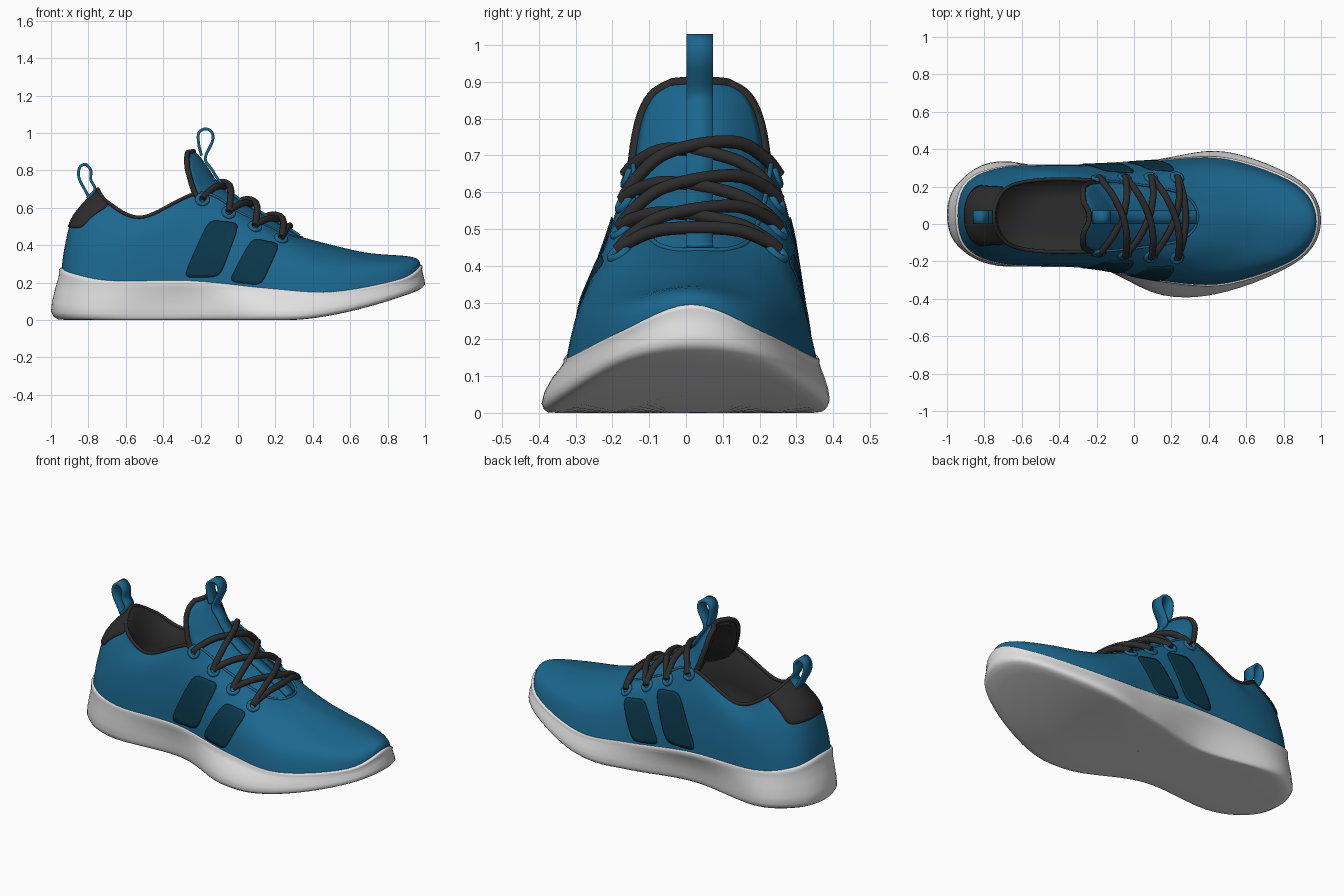
import bpy, math
from mathutils import Vector
from mathutils.bvhtree import BVHTree

cube = bpy.data.objects.get("Cube")
if cube:
    bpy.data.objects.remove(cube)


def material(name, r, g, b):
    m = bpy.data.materials.new(name)
    m.use_nodes = True
    m.diffuse_color = (r, g, b, 1)
    m.node_tree.nodes["Principled BSDF"].inputs["Base Color"].default_value = (r, g, b, 1)
    return m


BLUE = material("knit blue", 0.011, 0.134, 0.27)
DEEP = material("deep teal", 0.003, 0.038, 0.068)
BLACK = material("charcoal", 0.025, 0.025, 0.025)
WHITE = material("sole white", 0.75, 0.75, 0.75)


# Helpers: spline sampling, lofted grids, tubes and ribbons
def spline(pts, t, closed=False):
    n = len(pts)
    i = math.floor(t) if closed else min(max(math.floor(t), 0), n - 2)
    f = t - i
    pick = (lambda k: pts[k % n]) if closed else (lambda k: pts[min(max(k, 0), n - 1)])
    a, b, c, d = (Vector(pick(i + k)) for k in (-1, 0, 1, 2))
    return b + (c - a) * (f / 2) + (a * 2 - b * 5 + c * 4 - d) * (f * f / 2) \
        + (b * 3 - a - c * 3 + d) * (f ** 3 / 2)


def sample(pts, steps):
    last = (len(pts) - 1) * steps
    return [spline(pts, k / steps) for k in range(last + 1)]


def grid(rows, closed=False):
    n = len(rows[0])
    verts = [v for row in rows for v in row]
    faces = []
    for i in range(len(rows) - 1):
        for j in range(n if closed else n - 1):
            k = (j + 1) % n
            faces.append((i * n + j, i * n + k, (i + 1) * n + k, (i + 1) * n + j))
    return verts, faces


def build(name, data, *mats):
    me = bpy.data.meshes.new(name)
    me.from_pydata(data[0], [], data[1])
    for m in mats:
        me.materials.append(m)
    me.shade_smooth()
    ob = bpy.data.objects.new(name, me)
    bpy.context.collection.objects.link(ob)
    return ob


def solidify(ob, thickness, offset, second=0):
    mod = ob.modifiers.new("thickness", "SOLIDIFY")
    mod.thickness, mod.offset = thickness, offset
    mod.material_offset = mod.material_offset_rim = second


def tube(name, pts, radius, mat):
    cu = bpy.data.curves.new(name, "CURVE")
    cu.dimensions = "3D"
    cu.bevel_depth, cu.bevel_resolution, cu.use_fill_caps = radius, 3, True
    sp = cu.splines.new("POLY")
    sp.points.add(len(pts) - 1)
    for p, co in zip(sp.points, pts):
        p.co = (*co, 1)
    sp.use_smooth = True
    cu.materials.append(mat)
    bpy.context.collection.objects.link(bpy.data.objects.new(name, cu))


def ribbon(name, path):
    rows = [[(p.x, MID + s * 0.036, p.y) for s in (-1, 0, 1)] for p in sample(path, 6)]
    solidify(build(name, grid(rows), BLUE), 0.015, 0)


MID = 0.037
COLS = 84

# Upper: half rings from toe to heel (x, half width, z), mirrored across the centre
HALF_RINGS = [
    [(0.975, 0, 0.275), (0.875, 0.195, 0.2), (0.5, 0.335, 0.13), (0.15, 0.325, 0.15),
     (-0.25, 0.275, 0.19), (-0.68, 0.262, 0.19), (-0.89, 0.18, 0.23), (-0.945, 0, 0.26)],
    [(0.94, 0, 0.335), (0.83, 0.18, 0.295), (0.48, 0.295, 0.27), (0.13, 0.295, 0.32),
     (-0.25, 0.265, 0.36), (-0.66, 0.25, 0.34), (-0.87, 0.165, 0.38), (-0.925, 0, 0.4)],
    [(0.67, 0, 0.363), (0.6, 0.14, 0.352), (0.39, 0.21, 0.375), (0.1, 0.24, 0.46),
     (-0.24, 0.235, 0.54), (-0.6, 0.23, 0.46), (-0.82, 0.145, 0.53), (-0.88, 0, 0.55)],
    [(0.34, 0, 0.443), (0.31, 0.08, 0.445), (0.22, 0.135, 0.475), (0.02, 0.17, 0.57),
     (-0.2, 0.19, 0.68), (-0.51, 0.19, 0.55), (-0.69, 0.14, 0.625), (-0.75, 0, 0.7)],
]


def full_ring(half, shift):
    def middle(x):
        return 0.045 - shift * min(max((x + 0.3) / 0.5, 0), 1)
    left = [(x, middle(x) + w, z) for x, w, z in half]
    right = [(x, middle(x) - w, z) for x, w, z in half[-2:0:-1]]
    return left + right


RINGS = [full_ring(h, s) for h, s in zip(HALF_RINGS, (0.03, 0.03, 0.015, 0.005))]
PERIOD = len(RINGS[0])


def surface(u, t):
    return spline([spline(r, u, True) for r in RINGS], t)


def loop_of(ring):
    return [spline(ring, j * PERIOD / COLS, True) for j in range(COLS)]


upper = grid([[surface(j * PERIOD / COLS, i / 7) for j in range(COLS)] for i in range(22)], True)
build("upper", upper, BLUE)
skin = BVHTree.FromPolygons(*upper)

# Sole: flared outline blended up to the base of the upper
OUTLINE = [(1.0, 0.02), (0.89, 0.23), (0.5, 0.385), (0.15, 0.35), (-0.25, 0.27),
           (-0.72, 0.335), (-0.94, 0.22), (-1.0, 0.05), (-0.94, -0.12), (-0.72, -0.225),
           (-0.25, -0.215), (0.15, -0.38), (0.5, -0.36), (0.89, -0.19)]
low, high = loop_of(OUTLINE), loop_of(RINGS[0])


def sole_ring(mix, scale, rise):
    row = []
    for a, b in zip(low, high):
        p = a.lerp(b.xy, mix)
        p = Vector((p.x * scale, MID + (p.y - MID) * scale))
        ground = 0.17 * max((p.x - 0.28) / 0.72, 0) ** 1.6
        row.append((p.x, p.y, ground + (b.z + 0.02 - ground) * rise))
    return row


SOLE = [(0, 0.001, 0), (0, 0.3, 0), (0, 0.6, 0), (0, 0.9, 0), (0, 0.96, 0.01), (0, 0.985, 0.06),
        (0, 1, 0.16), (0.1, 1, 0.35), (0.4, 1, 0.6), (0.8, 1.005, 0.8), (1, 1.012, 0.9),
        (1, 1.012, 0.97), (1, 1.004, 1), (1, 0.985, 1), (1, 0.96, 0.9)]
build("sole", grid([sole_ring(*s) for s in SOLE], True), WHITE)

# Collar lining and insole
rim = loop_of(RINGS[-1])
lining = [rim]
for scale, depth in ((0.97, 0.01), (0.96, 0.5), (0.95, 1), (0.5, 1), (0.001, 1)):
    lining.append([Vector((-0.3 + (p.x + 0.3) * scale, MID + (p.y - MID) * scale,
                           p.z + (0.22 - p.z) * depth)) for p in rim])
build("collar_lining", grid(lining, True), BLACK)
tube("collar_edge", [spline(RINGS[-1], 4.1 + 5.8 * k / 60, True) for k in range(61)], 0.01, BLACK)
tube("throat_edge", [spline(RINGS[-1], -4 + 8 * k / 60, True) for k in range(61)], 0.007, BLUE)

# Tongue: x, z, half width, then how far the edges fall back and down
TONGUE = [(0.37, 0.425, 0.1, 0, -0.03), (0.25, 0.495, 0.15, 0, -0.06), (0.02, 0.63, 0.18, 0, -0.09),
          (-0.09, 0.715, 0.185, -0.1, -0.08), (-0.15, 0.8, 0.165, -0.105, -0.02),
          (-0.2, 0.87, 0.13, -0.065, -0.01), (-0.23, 0.9, 0.075, -0.03, -0.005)]
rows = []
for x, z, w, back, down in sample(TONGUE, 5):
    steps = [k / 8 for k in range(-8, 9)]
    rows.append([Vector((x + back * s * s, MID + w * s, z + down * s * s)) for s in steps])
tongue = grid(rows)
solidify(build("tongue", tongue, BLUE, BLACK), 0.035, -1, 1)
edge = [r[0] for r in rows[15:]] + rows[-1][1:-1] + [r[-1] for r in rows[:14:-1]]
tube("tongue_edge", [p + Vector((-0.008, 0, 0)) for p in edge], 0.015, BLACK)

# Pull straps
ribbon("tongue_strap", [(0.33, 0.452), (0.25, 0.503), (0.02, 0.638), (-0.085, 0.727), (-0.14, 0.805),
                        (-0.175, 0.865), (-0.137, 0.955), (-0.14, 1.005), (-0.175, 1.022),
                        (-0.21, 1.0), (-0.21, 0.94), (-0.195, 0.88)])
ribbon("heel_strap", [(-0.805, 0.65), (-0.765, 0.7), (-0.787, 0.75), (-0.787, 0.8), (-0.815, 0.832),
                      (-0.847, 0.815), (-0.85, 0.76), (-0.815, 0.69), (-0.8, 0.66)])


# Rounded plates laid on the skin of the upper
def plate(name, place, mat, steps=14):
    rows = []
    for i in range(steps + 1):
        row = []
        for j in range(steps + 1):
            a, b = 2 * i / steps - 1, 2 * j / steps - 1
            norm = (abs(a) ** 6 + abs(b) ** 6) ** (1 / 6)
            k = max(abs(a), abs(b)) / norm if norm else 1
            p = place((a * k + 1) / 2, (b * k + 1) / 2)
            row.append(p + skin.find_nearest(p)[1] * 0.005)
        rows.append(row)
    solidify(build(name, grid(rows), mat), 0.005, 0)


def side_hit(x, z, side):
    return skin.ray_cast(Vector((x, side, z)), Vector((0, -side, 0)))[:2]


SIDES = (("left", 1), ("right", -1))
STRIPES = {"rear": [(-0.295, 0.225), (-0.095, 0.23), (0.01, 0.515), (-0.155, 0.535)],
           "front": [(-0.05, 0.205), (0.125, 0.185), (0.225, 0.405), (0.075, 0.435)]}
for label, corners in STRIPES.items():
    c0, c1, c2, c3 = map(Vector, corners)
    for hand, side in SIDES:
        def on_side(a, b):
            p = c0.lerp(c1, a).lerp(c3.lerp(c2, a), b)
            return side_hit(p.x, p.y, side)[0]
        plate(f"{label}_stripe_{hand}", on_side, DEEP)
plate("heel_patch", lambda a, b: surface(5.9 + 2.2 * a, 1.65 + 1.34 * b), BLACK)

# Eyelets and laces
cover = BVHTree.FromPolygons(upper[0] + tongue[0], upper[1] + [
    tuple(i + len(upper[0]) for i in f) for f in tongue[1]])
eyelets = []
for x, z in ((-0.19, 0.645), (-0.05, 0.575), (0.09, 0.5), (0.23, 0.437)):
    pair = []
    for hand, side in SIDES:
        spot, normal = side_hit(x, z, side)
        bpy.ops.mesh.primitive_torus_add(major_radius=0.027, minor_radius=0.012,
                                         major_segments=20, minor_segments=8, location=spot,
                                         rotation=normal.to_track_quat("Z", "Y").to_euler())
        ring = bpy.context.object
        ring.name = "eyelet_" + hand
        ring.data.materials.append(BLUE)
        ring.data.shade_smooth()
        pair.append(spot + normal * 0.008)
    eyelets.append(pair)


def height(p):
    return cover.ray_cast(Vector((p.x, p.y, 2)), Vector((0, 0, -1)))[0].z


def lace(name, a, b, bulge, lift):
    middle = a.lerp(b, 0.5) + Vector((bulge, 0, 0))
    rise = height(middle) + lift - middle.z
    pts = []
    for s in (0, 0.08, 0.25, 0.5, 0.75, 0.92, 1):
        p = a.lerp(b, s)
        off = abs(2 * s - 1)
        p.x += bulge * (1 - off ** 2)
        p.z += rise * (1 - off ** 3)
        if 0 < s < 1:
            p.z = max(p.z, height(p) + 0.015)
        pts.append(p)
    tube(name, sample(pts, 6), 0.018, BLACK)


for k in range(3):
    lace("lace_over", eyelets[k][0], eyelets[k + 1][1], 0.06, 0.045)
    lace("lace_under", eyelets[k][1], eyelets[k + 1][0], 0.06, 0.025)
lace("lace_front", eyelets[3][0], eyelets[3][1], 0.045, 0.025)
